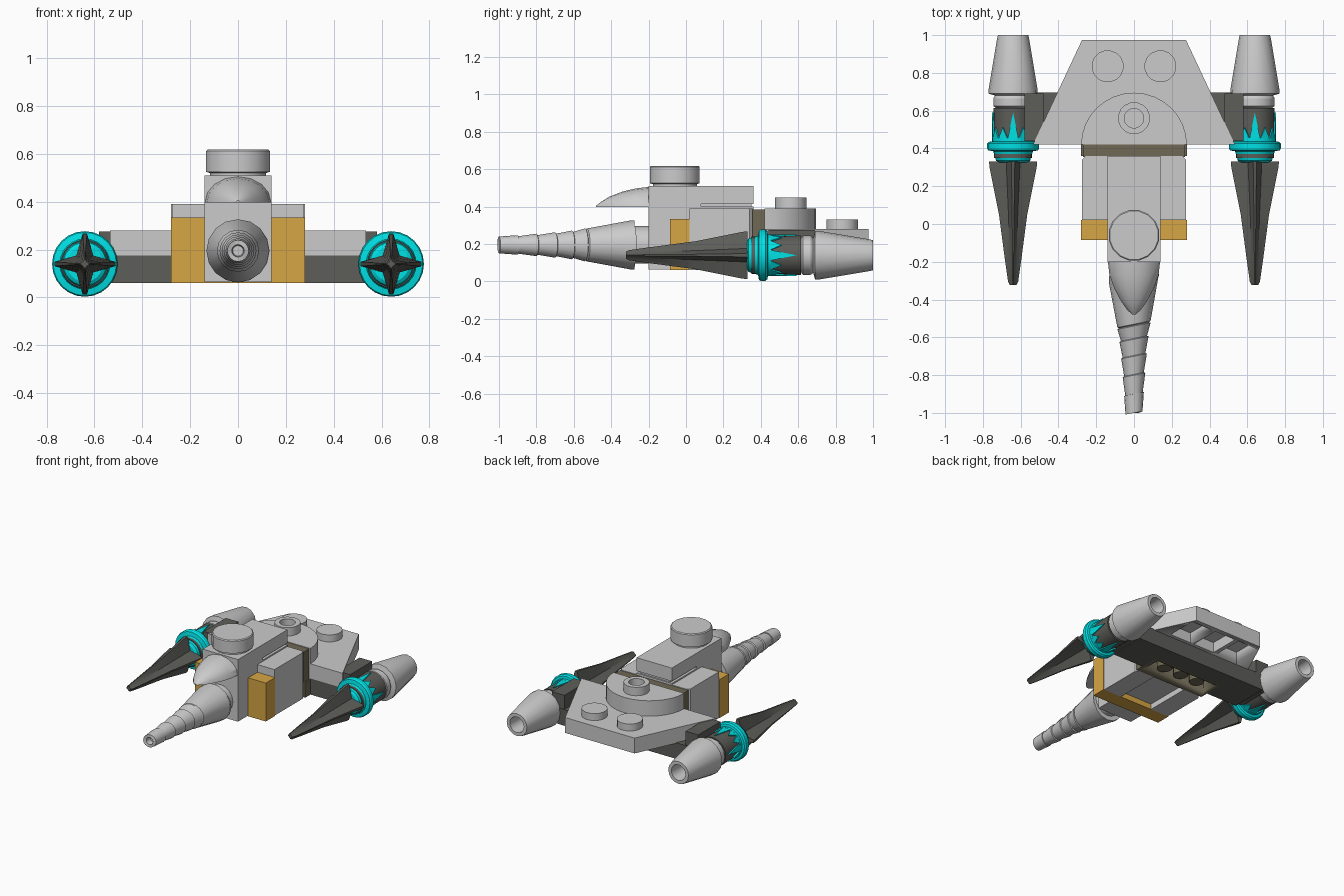
import bpy, bmesh
from math import sin, cos, pi
from mathutils import Vector

if "Cube" in bpy.data.objects:
    bpy.data.objects.remove(bpy.data.objects["Cube"])


def material(name, rgb):
    m = bpy.data.materials.new(name)
    m.diffuse_color = (*rgb, 1)
    m.use_nodes = True
    m.node_tree.nodes["Principled BSDF"].inputs["Base Color"].default_value = m.diffuse_color
    return m


GOLD = material("gold", (0.68, 0.38, 0.06))
CYAN = material("cyan", (0.0, 0.75, 0.78))
TAUPE = material("taupe", (0.16, 0.14, 0.09))
DARK = material("dark_grey", (0.11, 0.11, 0.10))


def build(name, lofts, mat=None):
    """One object from lofts; each loft is a list of equally sized point rings."""
    bm = bmesh.new()
    for rings in lofts:
        vs = [[bm.verts.new(p) for p in r] for r in rings]
        n = len(vs[0])
        for a, b in zip(vs, vs[1:]):
            for i in range(n):
                j = (i + 1) % n
                bm.faces.new((a[i], a[j], b[j], b[i]))
        bm.faces.new(vs[0][::-1])
        bm.faces.new(vs[-1])
    bmesh.ops.recalc_face_normals(bm, faces=bm.faces)
    me = bpy.data.meshes.new(name)
    bm.to_mesh(me)
    bm.free()
    ob = bpy.data.objects.new(name, me)
    bpy.context.collection.objects.link(ob)
    if mat:
        me.materials.append(mat)
    bpy.ops.object.select_all(action='DESELECT')
    ob.select_set(True)
    bpy.context.view_layer.objects.active = ob
    bpy.ops.object.shade_smooth_by_angle(angle=0.45)
    return ob


def box(x0, x1, y0, y1, z0, z1):
    return [[(x0, y0, z), (x1, y0, z), (x1, y1, z), (x0, y1, z)] for z in (z0, z1)]


def prism(outline, z0, z1):
    return [[(x, y, z) for x, y in outline] for z in (z0, z1)]


def lathe_y(profile, cx, cz, n=16, tilt=0):
    """Profile of (y, radius); tilt shears the middle rings like a drill thread."""
    rings = []
    for k, (y, r) in enumerate(profile):
        t = tilt if 1 < k < len(profile) - 3 else 0
        rings.append([(cx + r * cos(2 * pi * i / n),
                       y + t * r * cos(2 * pi * i / n),
                       cz + r * sin(2 * pi * i / n)) for i in range(n)])
    return rings


def lathe_z(profile, cx, cy, n=16):
    return [[(cx + r * cos(2 * pi * (i + .5) / n), cy + r * sin(2 * pi * (i + .5) / n), z)
             for i in range(n)] for r, z in profile]


def cut(ob, lofts):
    for shape in lofts:
        c = build("cutter", [shape])
        c.hide_render = True
        m = ob.modifiers.new("cut", 'BOOLEAN')
        m.operation, m.solver, m.object = 'DIFFERENCE', 'EXACT', c
        bpy.context.view_layer.objects.active = ob
        bpy.ops.object.modifier_apply(modifier=m.name)
        bpy.data.objects.remove(c)


# Drill nose with stepped, tilted thread, recessed tip
nose = [(-.96, .022), (-1, .026), (-1, .045), (-.90, .052), (-.90, .046)]
for y, r in ((-.80, .06), (-.70, .068), (-.61, .077), (-.54, .088)):
    nose += [(y, r), (y + .004, r - .008)]
nose += [(-.53, .088), (-.29, .132), (-.275, .132), (-.275, .10), (-.2, .10)]
build("drill_nose", [lathe_y(nose, 0, .195, 16, .2)])

# Body blocks
build("front_block", [box(-.14, .14, -.2, -.08, .065, .40)])
build("gold_plate", [box(-.28, .28, -.085, .02, .06, .335)], GOLD)
build("body_core", [box(-.14, .14, -.08, .36, .1, .40)])
for s, side in ((1, "right"), (-1, "left")):
    build("side_block_" + side,
          [prism([(s * .13, .02), (s * .275, .02), (s * .275, .34), (s * .255, .36), (s * .13, .36)],
                 .06, .39)])

# Roof block, its undercut foot and the round cap
build("roof_block", [box(-.14, .14, -.2, .36, .415, .51), box(-.14, .14, -.2, .08, .395, .42),
                     box(-.12, .12, .07, .35, .39, .42)])
build("roof_cap", [lathe_z([(.12, .50), (.12, .52), (.136, .525), (.136, .612), (.13, .618)],
                           0, -.06, 16)])

# Curved beak over the nose
beak = []
for y, w, top in ((-.2, .138, .505), (-.27, .13, .497), (-.34, .105, .48),
                  (-.41, .068, .453), (-.455, .036, .425), (-.48, .008, .405)):
    beak.append([(w * cos(pi * i / 8), y, .397 + (top - .397) * sin(pi * i / 8)) for i in range(9)])
build("beak", [beak])

# Rear bracket with hollow underside
bracket = build("rear_bracket", [box(-.28, .28, .36, .56, .06, .17)], TAUPE)
cut(bracket, [box(-.25, .25, .42, .54, .0, .14)])
build("bracket_back", [box(-.27, .27, .355, .42, .17, .385)], TAUPE)
build("bracket_tubes", [lathe_z([(.05, .07), (.05, .15)], x, .48, 12) for x in (-.14, 0, .14)], TAUPE)

# Cross bar carrying the engines
build("cross_bar", [box(-.53, .53, .56, .695, .06, .175), box(-.53, -.28, .42, .56, .06, .175),
                    box(.28, .53, .42, .56, .06, .175)], DARK)
build("bar_ends", [box(s * .53 - .05, s * .53 + .05, .44, .69, .065, .275) for s in (-1, 1)], DARK)

# Tail wing with hollow cells below, studs above
wing = build("tail_wing", [prism([(-.535, .42), (.535, .42), (.275, .975), (-.275, .975)], .17, .28)])
cut(wing, [box(x - .085, x + .085, .72, .94, .1, .245) for x in (-.2, 0, .2)])
build("wing_studs", [lathe_z([(.085, .27), (.085, .33)], x, .835) for x in (-.14, .14)])

# Half-round plate with hollow stud
build("half_round", [prism([(.28 * cos(pi * i / 16), .42 + .275 * sin(pi * i / 16))
                            for i in range(17)], .28, .39)])
build("hollow_stud", [lathe_z([(.085, .38), (.085, .45), (.052, .45), (.052, .40)], 0, .56)])

# Engines
for s, side in ((1, "right"), (-1, "left")):
    cx, cz = s * .64, .14
    build("nozzle_" + side, [lathe_y([(.61, .085), (.625, .105), (.665, .105), (.68, .095),
                                      (.69, .13), (.71, .13), (.98, .085), (1, .08),
                                      (1, .056), (.88, .05)], cx, cz, 16)])
    build("engine_barrel_" + side, [lathe_y([(.35, .1), (.615, .105)], cx, cz, 24)], DARK)
    build("energy_ring_" + side, [lathe_y([(.325, .075), (.335, .09), (.385, .105), (.39, .132),
                                           (.40, .137), (.425, .137), (.435, .128), (.438, .112),
                                           (.455, .112)], cx, cz, 24)], CYAN)
    # pointed flame teeth wrapped on the barrel
    teeth = []
    for k in range(12):
        a, d, tip = 2 * pi * k / 12, pi / 12, (.59 if k % 3 == 0 else .51)
        teeth.append([[(cx + r * cos(t), y, cz + r * sin(t)) for t, y in
                       ((a - d, .45), (a, .45), (a + d, .45), (a, tip))] for r in (.095, .111)])
    build("flame_teeth_" + side, teeth, CYAN)
    # four-finned spike
    spike = []
    for y, ro, ri in ((.33, .128, .05), (.30, .125, .05), (.05, .075, .035),
                      (-.2, .042, .024), (-.305, .027, .018), (-.322, .018, .012)):
        spike.append([(cx + r * cos(t), y, cz + r * sin(t)) for r, t in
                      ((f, q * pi / 2 + o) for q in range(4)
                       for f, o in ((ro, -.07), (ro, .07), (ri, pi / 4)))])
    build("spike_" + side, [spike], DARK)
